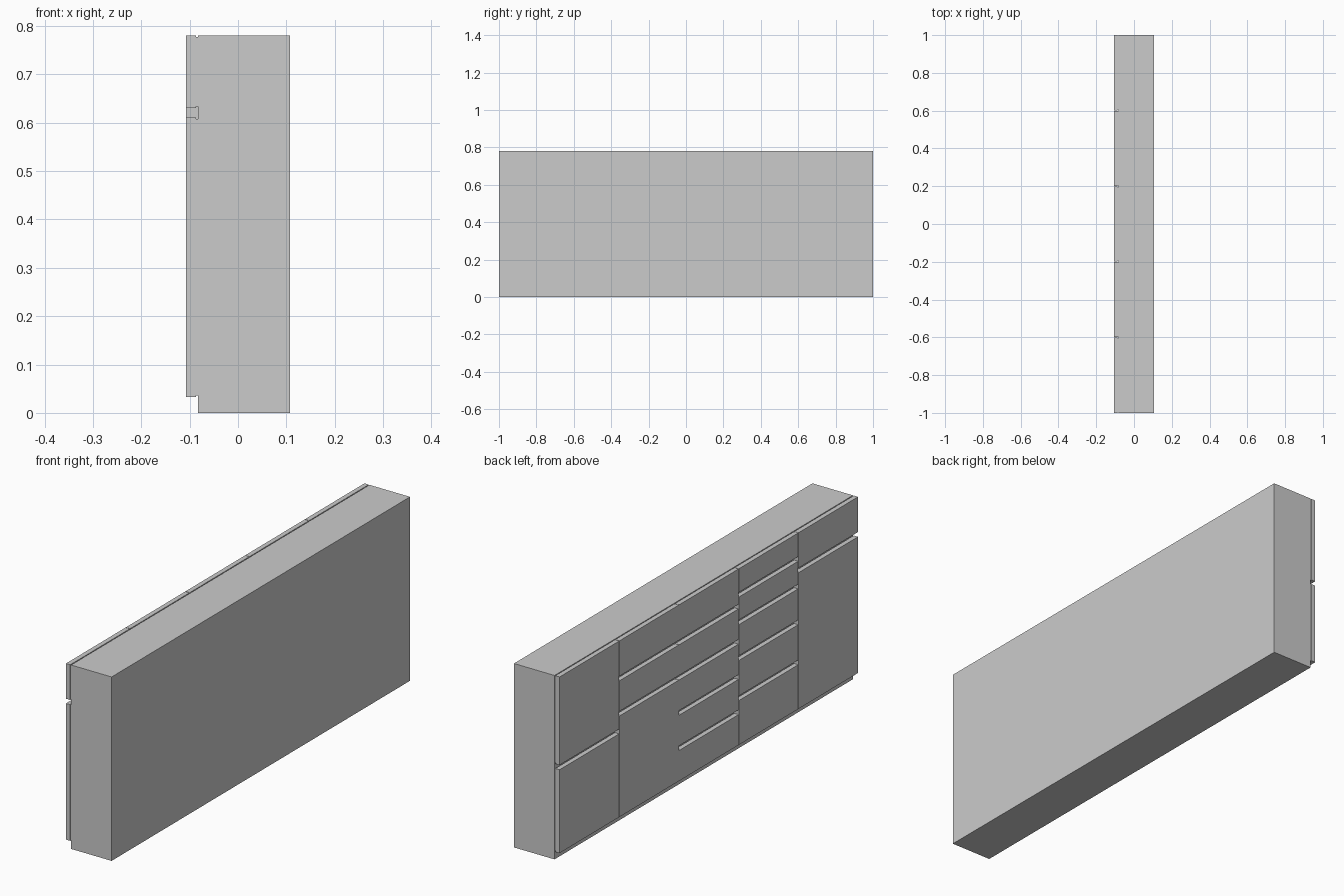
import bpy

if "Cube" in bpy.data.objects:
    bpy.data.objects.remove(bpy.data.objects["Cube"])


def box(name, x0, x1, y0, y1, z0, z1):
    """Axis-aligned box between two corners."""
    xs, ys, zs = (x0, x1), (y0, y1), (z0, z1)
    verts = [(x, y, z) for z in zs for y in ys for x in xs]
    faces = [(0, 2, 3, 1), (4, 5, 7, 6), (0, 1, 5, 4),
             (2, 6, 7, 3), (0, 4, 6, 2), (1, 3, 7, 5)]
    mesh = bpy.data.meshes.new(name)
    mesh.from_pydata(verts, [], faces)
    obj = bpy.data.objects.new(name, mesh)
    bpy.context.collection.objects.link(obj)
    return obj


TOP, BOTTOM = 0.78, 0.033        # vertical extent of the fronts
FRONT, BACK, BODY = -0.107, -0.087, -0.083
GRIP = 0.02                      # finger gap above each lower front
INSET = 0.003                    # spacer set back behind each front
SEAM = 0.001
FULL = TOP - BOTTOM
UNIT = FULL / 5

# Cabinet carcass
box("cabinet_body", BODY, 0.107, -1, 1, 0, TOP)

# Front heights per column, top to bottom, from y = +1 to y = -1
columns = [
    [FULL / 2] * 2,
    [UNIT, UNIT, UNIT * 3],
    [UNIT] * 5,
    [0.100, 0.117, 0.152, 0.170, 0.208],
    [UNIT, UNIT * 4],
]

for c, heights in enumerate(columns):
    y1 = 1 - 0.4 * c
    y0 = y1 - 0.4
    ya = y0 + (SEAM if c < 4 else 0)
    yb = y1 - (SEAM if c > 0 else 0)
    z = TOP
    for r, h in enumerate(heights):
        top = z - (GRIP if r else 0)
        z -= h
        tag = f"{c + 1}_{r + 1}"
        # Front panel and the thin spacer joining it to the carcass
        box("front_panel_" + tag, FRONT, BACK, ya, yb, z, top)
        box("panel_spacer_" + tag, BACK, BODY, y0 + INSET, y1 - INSET,
            z + INSET, top - INSET)
